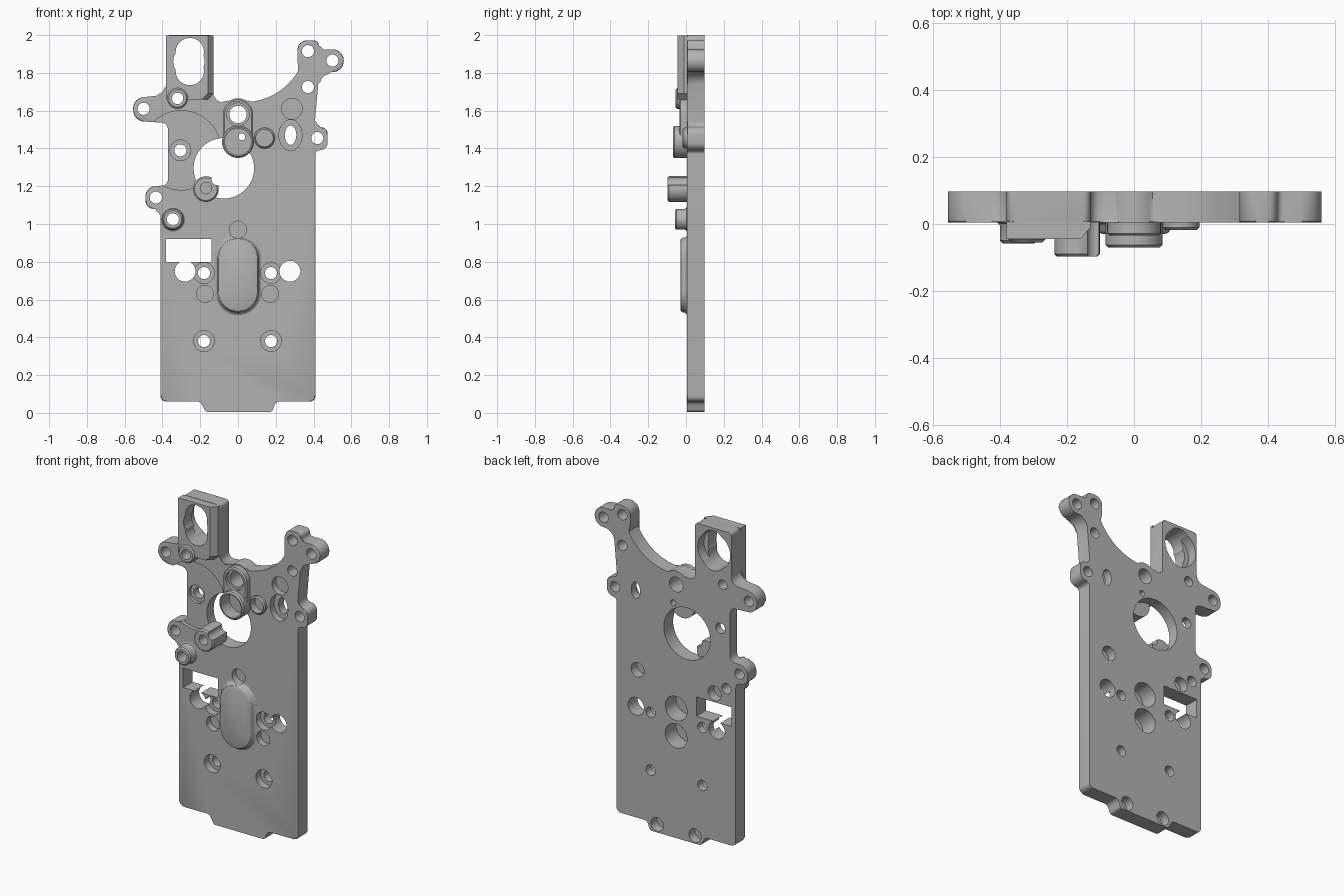
import bpy, bmesh, math
from mathutils import Vector

cube = bpy.data.objects.get("Cube")
if cube:
    bpy.data.objects.remove(cube, do_unlink=True)

metal = bpy.data.materials.new("cast_grey")
metal.use_nodes = True
GREY = (0.45, 0.45, 0.45, 1)
metal.diffuse_color = GREY
metal.node_tree.nodes["Principled BSDF"].inputs["Base Color"].default_value = GREY

FRONT, BACK = 0.005, 0.097


def arc(x, z, r, start=0, end=360, n=40):
    """Points on an arc, in degrees; a full turn leaves out the repeated end."""
    steps = n if end - start == 360 else n - 1
    return [(x + r * math.cos(math.radians(start + (end - start) * i / steps)),
             z + r * math.sin(math.radians(start + (end - start) * i / steps))) for i in range(n)]


def capsule(x, z0, z1, r):
    return arc(x, z1, r, 0, 180, 24) + arc(x, z0, r, 180, 360.001, 24)


def rounded(corners, n=9):
    """Polygon whose corners (x, z, radius) are filleted."""
    out = []
    for i, (x, z, r) in enumerate(corners):
        p = Vector((x, z))
        a = Vector(corners[i - 1][:2]) - p
        b = Vector(corners[(i + 1) % len(corners)][:2]) - p
        if r == 0:
            out.append((x, z))
            continue
        half = a.angle(b) / 2
        t = min(r / math.tan(half), a.length * 0.49, b.length * 0.49)
        r = t * math.tan(half)
        mid = (a.normalized() + b.normalized()).normalized()
        c = p + mid * (r / math.sin(half))
        u, v = p + a.normalized() * t - c, p + b.normalized() * t - c
        turn = math.atan2(u.x * v.y - u.y * v.x, u.dot(v))
        for k in range(n):
            s = turn * k / (n - 1)
            out.append((c.x + u.x * math.cos(s) - u.y * math.sin(s),
                        c.y + u.x * math.sin(s) + u.y * math.cos(s)))
    return out


def loft(name, layers, bevel=0):
    """Skin matching outlines given as (y, points), capped at both ends."""
    bm = bmesh.new()
    rings = [[bm.verts.new((x, y, z)) for x, z in pts] for y, pts in layers]
    for lo, hi in zip(rings, rings[1:]):
        for i in range(len(lo)):
            bm.faces.new((lo[i - 1], lo[i], hi[i], hi[i - 1]))
    cap = bm.faces.new(rings[0])
    bm.faces.new(rings[-1])
    if bevel:
        bmesh.ops.bevel(bm, geom=list(cap.edges), offset=bevel, segments=2,
                        affect='EDGES', profile=0.5)
    bmesh.ops.remove_doubles(bm, verts=bm.verts, dist=0.0002)
    bmesh.ops.recalc_face_normals(bm, faces=bm.faces)
    me = bpy.data.meshes.new(name)
    bm.to_mesh(me)
    bm.free()
    me.materials.append(metal)
    ob = bpy.data.objects.new(name, me)
    bpy.context.collection.objects.link(ob)
    return ob


def cut(points, y0, y1, *targets):
    """Remove a prism from every target."""
    tool = loft("cutter", [(y0, points), (y1, points)])
    for ob in targets:
        bpy.context.view_layer.objects.active = ob
        mod = ob.modifiers.new("cut", 'BOOLEAN')
        mod.operation, mod.solver, mod.object = 'DIFFERENCE', 'EXACT', tool
        bpy.ops.object.modifier_apply(modifier=mod.name)
    bpy.data.objects.remove(tool, do_unlink=True)


def boss(name, x, z, r, top, base=0.008, flare=0.0):
    """Round post on the front face with an eased rim and optional foot."""
    rings = [(top, r - 0.008), (top + 0.008, r)]
    if flare:
        rings += [(FRONT - flare, r), (FRONT - flare * 0.3, r + flare * 0.3), (FRONT, r + flare)]
    rings.append((base, r + flare))
    return loft(name, [(y, arc(x, z, q)) for y, q in rings])


# Plate outline, anticlockwise from the bottom tab
outline = rounded(
    [(-.17, .005, .02), (.18, .005, .02), (.2, .06, .03), (.41, .06, .03),
     (.41, 1.385, .02), (.475, 1.4, .055), (.475, 1.51, .055), (.405, 1.515, .03),
     (.43, 1.803, .07), (.56, 1.805, .06), (.56, 1.925, .06), (.43, 1.925, .02),
     (.425, 1.972, .05), (.315, 1.972, .055), (.315, 1.87, .03)]
    + [(x, z, 0) for x, z in arc(.03, 1.98, .335, -28, -83, 20)]
    + [(x, z, 0) for x, z in arc(0, 1.58, .085, 50, 130, 12)]
    + [(-.13, 1.64, .04), (-.13, 2, .02), (-.38, 2, .02), (-.38, 1.685, .05),
       (-.56, 1.665, .06), (-.55, 1.545, .06), (-.37, 1.535, .04), (-.37, 1.2, .04),
       (-.49, 1.2, .055), (-.49, 1.085, .055), (-.41, 1.075, .03),
       (-.41, .06, .03), (-.2, .06, .03)])
plate = loft("main_plate", [(FRONT, outline), (BACK, outline)], 0.008)

# Raised tower block with a slanted right side
def tower_shape(right):
    return [(-.38, 1.66), (right - .03, 1.66), (right, 1.69), (right, 1.998), (-.38, 1.998)]
tower = loft("tower_block", [(-.045, tower_shape(-.16)), (-.01, tower_shape(-.13)),
                             (.008, tower_shape(-.13))])

# Oval pad with an eased foot and rim
pad = loft("oval_pad", [(y, capsule(0, .64, .82, r)) for y, r in
                        ((-.03, .092), (-.026, .102), (-.018, .108), (-.006, .11),
                         (0, .114), (FRONT, .122), (.008, .122))])

# Round posts and the long collar
collar = loft("long_collar", [(y, capsule(0, 1.44, 1.58, r)) for y, r in
                              ((-.035, .072), (-.028, .08), (.008, .08))])
cup = boss("round_cup", 0, 1.435, .085, -.07, .035)
small_cup = boss("small_cup", .14, 1.455, .055, -.018)
pivot = boss("pivot_post", -.17, 1.185, .068, -.097, .04)
upper_post = boss("upper_post", -.32, 1.665, .055, -.055)
side_post = boss("side_post", -.345, 1.025, .055, -.058, flare=.012)

# Left hollow and large round opening
cut(arc(-.3, 1.39, .21, n=64), -.1, .03, plate)
cut(arc(-.075, 1.295, .16, n=64), -.2, .2, plate)

# Tower keyhole, wider at the back
for x, z, r in ((-.255, 1.91, .075), (-.255, 1.81, .075), (-.26, 1.86, .083)):
    cut(arc(x, z, r), -.2, .2, plate, tower)
cut(arc(-.26, 1.86, .112), .035, .2, plate)

# Rectangular window
cut([(-.38, .8), (-.14, .8), (-.14, .92), (-.38, .92)], -.2, .2, plate)

# Plain holes through the ears and the plate
for x, z, r in ((-.5, 1.61, .032), (-.435, 1.14, .032), (.42, 1.455, .032),
                (.37, 1.915, .032), (.5, 1.865, .032), (.37, 1.725, .032),
                (-.28, .75, .055), (.275, .75, .055)):
    cut(arc(x, z, r), -.2, .2, plate)

# Stepped holes
for x, z in ((-.305, 1.39), (-.18, .74), (.175, .74), (-.18, .38), (.175, .38)):
    cut(arc(x, z, .055), -.1, .05, plate)
    cut(arc(x, z, .032), -.2, .2, plate)

# Slanted slot in an oval sink
def oval(rx, rz):
    return [(.278 + x * rx + z * .2 * rx, 1.47 + z * rz - x * .2 * rz)
            for x, z in arc(0, 0, 1)]
cut(oval(.06, .08), -.1, .045, plate)
cut(oval(.03, .05), -.2, .2, plate)

# Blind front sockets
for x, z, r in ((-.175, .63, .045), (.17, .63, .045), (.285, 1.61, .055), (0, .97, .045)):
    cut(arc(x, z, r), -.1, .045, plate, pad)

# Blind back sockets
for z in (.64, .81):
    cut(arc(0, z, .075), -.01, .2, plate, pad)
for x, z, r in ((.13, .055, .042), (-.13, .055, .042), (.265, .98, .045), (-.265, .975, .045)):
    cut(arc(x, z, r), .04, .2, plate)

# Bores and recesses of the posts
cut(arc(0, 1.58, .046), -.2, .2, plate, collar)
cut(arc(0, 1.58, .06), -.1, -.015, collar)
cut(arc(0, 1.435, .07), -.1, .015, plate, collar, cup)
cut(arc(.02, 1.462, .018), -.2, .2, plate, cup)
cut(arc(.14, 1.455, .045), -.1, .03, plate, small_cup)
cut(arc(-.32, 1.665, .03), -.2, .2, plate, upper_post, tower)
cut(arc(-.345, 1.025, .032), -.2, .2, plate, side_post)
cut(arc(-.17, 1.19, .03), -.2, -.03, pivot)
cut(arc(-.11, 1.235, .03), -.2, .2, pivot)

# Smooth curves, keep crisp edges
bpy.ops.object.select_all(action='DESELECT')
for ob in (plate, tower, pad, collar, cup, small_cup, pivot, upper_post, side_post):
    ob.select_set(True)
bpy.context.view_layer.objects.active = plate
bpy.ops.object.shade_smooth_by_angle(angle=math.radians(30))
